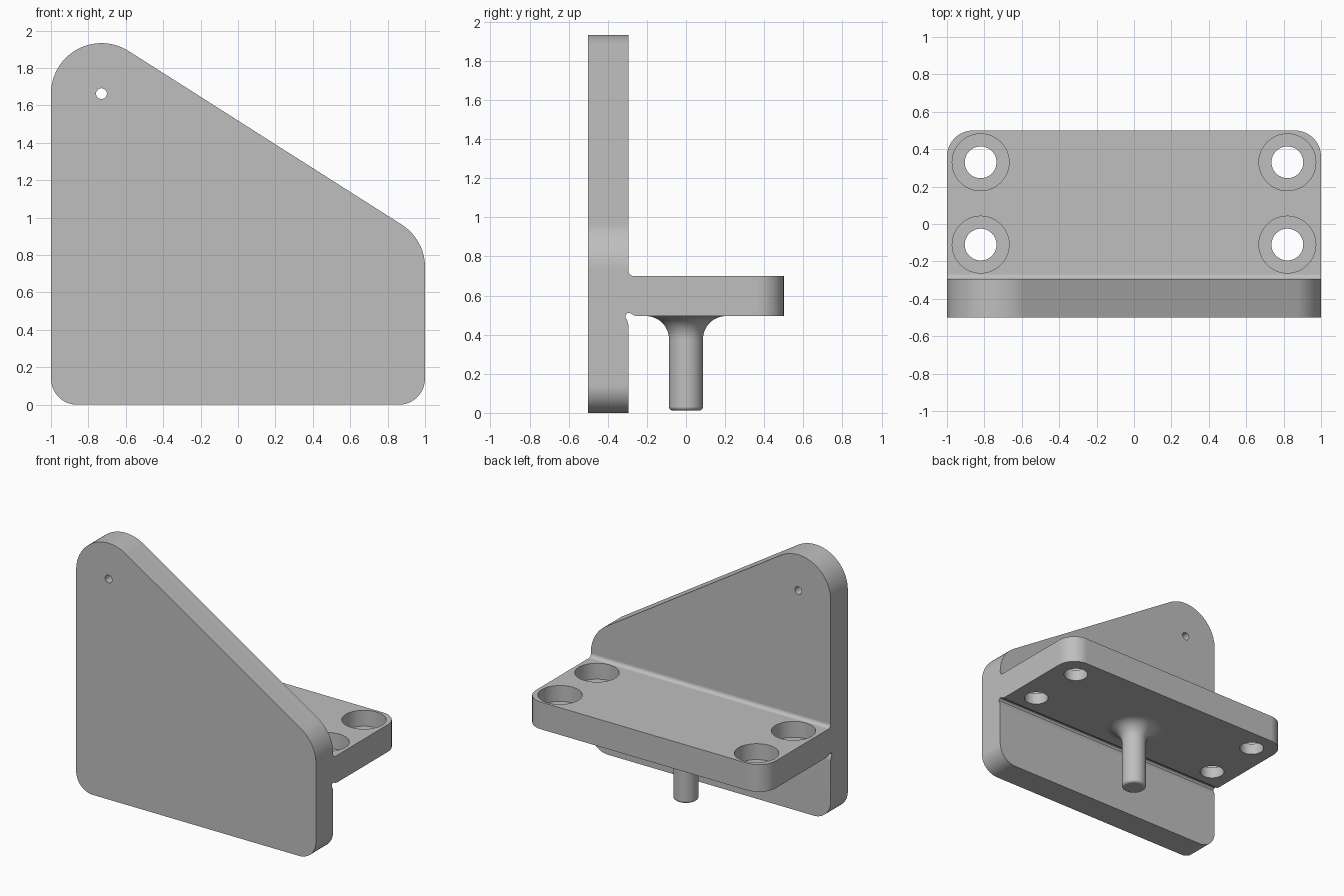
import bpy, bmesh, math
from mathutils import Vector

if "Cube" in bpy.data.objects:
    bpy.data.objects.remove(bpy.data.objects["Cube"])

grey = bpy.data.materials.new("light grey metal")
grey.diffuse_color = (0.52, 0.52, 0.52, 1)
grey.use_nodes = True
grey.node_tree.nodes["Principled BSDF"].inputs["Base Color"].default_value = grey.diffuse_color


def arc(cx, cy, r, a0, a1, n=16):
    """Points on an arc, angles in degrees."""
    return [(cx + r * math.cos(math.radians(a0 + (a1 - a0) * i / n)),
             cy + r * math.sin(math.radians(a0 + (a1 - a0) * i / n))) for i in range(n + 1)]


def finish(name, bm):
    bmesh.ops.recalc_face_normals(bm, faces=bm.faces)
    me = bpy.data.meshes.new(name)
    bm.to_mesh(me)
    bm.free()
    me.materials.append(grey)
    ob = bpy.data.objects.new(name, me)
    bpy.context.collection.objects.link(ob)
    return ob


def prism(name, pts, place, depth):
    """Extrude a 2D outline; place maps (u, v) to 3D."""
    bm = bmesh.new()
    face = bm.faces.new([bm.verts.new(place(u, v)) for u, v in pts])
    out = bmesh.ops.extrude_face_region(bm, geom=[face])
    moved = [g for g in out["geom"] if isinstance(g, bmesh.types.BMVert)]
    bmesh.ops.translate(bm, verts=moved, vec=Vector(depth))
    return finish(name, bm)


def lathe(name, profile, steps=48):
    """Closed solid of revolution about z from (radius, z) points."""
    bm = bmesh.new()
    rings = [[bm.verts.new((r * math.cos(2 * math.pi * i / steps),
                            r * math.sin(2 * math.pi * i / steps), z))
              for i in range(steps)] for r, z in profile]
    for a, b in zip(rings, rings[1:]):
        for i in range(steps):
            j = (i + 1) % steps
            bm.faces.new((a[i], a[j], b[j], b[i]))
    bm.faces.new(rings[0])
    bm.faces.new(rings[-1])
    return finish(name, bm)


def combine(target, other, operation):
    mod = target.modifiers.new("combine", 'BOOLEAN')
    mod.object, mod.operation, mod.solver = other, operation, 'EXACT'
    bpy.context.view_layer.objects.active = target
    bpy.ops.object.modifier_apply(modifier=mod.name)
    bpy.data.objects.remove(other, do_unlink=True)


BACK = -0.295          # rear face of the upright plate
LOW, HIGH = 0.495, 0.70  # shelf underside and top

# Upright plate with a sloping top edge
tilt = math.degrees(math.atan2(1.46, 0.925))
outline = (arc(-0.86, 0.14, 0.14, 180, 270) + arc(0.86, 0.14, 0.14, 270, 360)
           + arc(0.73, 0.735, 0.27, 0, tilt) + arc(-0.73, 1.663, 0.27, tilt, 180, 28))
bracket = prism("bracket", outline, lambda u, v: (u, -0.5, v), (0, BACK + 0.5, 0))

# Shelf with rounded rear corners, overlapping into the plate
shelf = prism("shelf", [(-1, -0.4), (1, -0.4)] + arc(0.86, 0.36, 0.14, 0, 90)
              + arc(-0.86, 0.36, 0.14, 90, 180),
              lambda u, v: (u, v, LOW), (0, 0, HIGH - LOW))
combine(bracket, shelf, 'UNION')

# Small fillet along the top of the joint
fillet = prism("fillet", arc(BACK + 0.028, HIGH + 0.028, 0.028, 180, 270, 8)
               + [(BACK + 0.028, HIGH - 0.05), (BACK - 0.05, HIGH - 0.05),
                  (BACK - 0.05, HIGH + 0.028)],
               lambda u, v: (-1, u, v), (2, 0, 0))
combine(bracket, fillet, 'UNION')

# Relief groove along the underside of the joint
groove = prism("groove", [(-0.25, 0.48), (-0.25, LOW), (-0.268, 0.499), (-0.28, 0.508),
                          (-0.293, 0.512), (-0.304, 0.507), (-0.31, 0.497),
                          (-0.308, 0.485), (-0.3, 0.472), (BACK, 0.45), (-0.28, 0.45)],
               lambda u, v: (-1.1, u, v), (2.2, 0, 0))
combine(bracket, groove, 'DIFFERENCE')

# Locating pin flaring into the shelf
pin = lathe("pin", arc(0.067, 0.032, 0.02, -90, 0, 6)
            + [(0.087 + 0.118 * (1 - math.cos(t)), 0.377 + 0.118 * math.sin(t))
               for t in [math.pi / 2 * i / 14 for i in range(15)]]
            + [(0.205, LOW + 0.04)])
combine(bracket, pin, 'UNION')

# Four counterbored bolt holes
for x in (-0.82, 0.82):
    for y in (-0.11, 0.33):
        bore = lathe("bolt_hole", [(0.085, 0.4), (0.085, 0.58), (0.152, 0.58), (0.152, 0.8)])
        bore.location = (x, y, 0)
        bpy.context.view_layer.update()
        combine(bracket, bore, 'DIFFERENCE')

# Small hole through the top of the plate
hole = prism("small_hole", arc(-0.73, 1.663, 0.029, 0, 345, 23),
             lambda u, v: (u, -0.6, v), (0, 0.5, 0))
combine(bracket, hole, 'DIFFERENCE')

# Smooth curved faces, keep edges crisp
bpy.ops.object.select_all(action='DESELECT')
bracket.select_set(True)
bpy.context.view_layer.objects.active = bracket
bpy.ops.object.shade_smooth_by_angle(angle=math.radians(30))
weighted = bracket.modifiers.new("weighted normals", 'WEIGHTED_NORMAL')
weighted.keep_sharp = True
